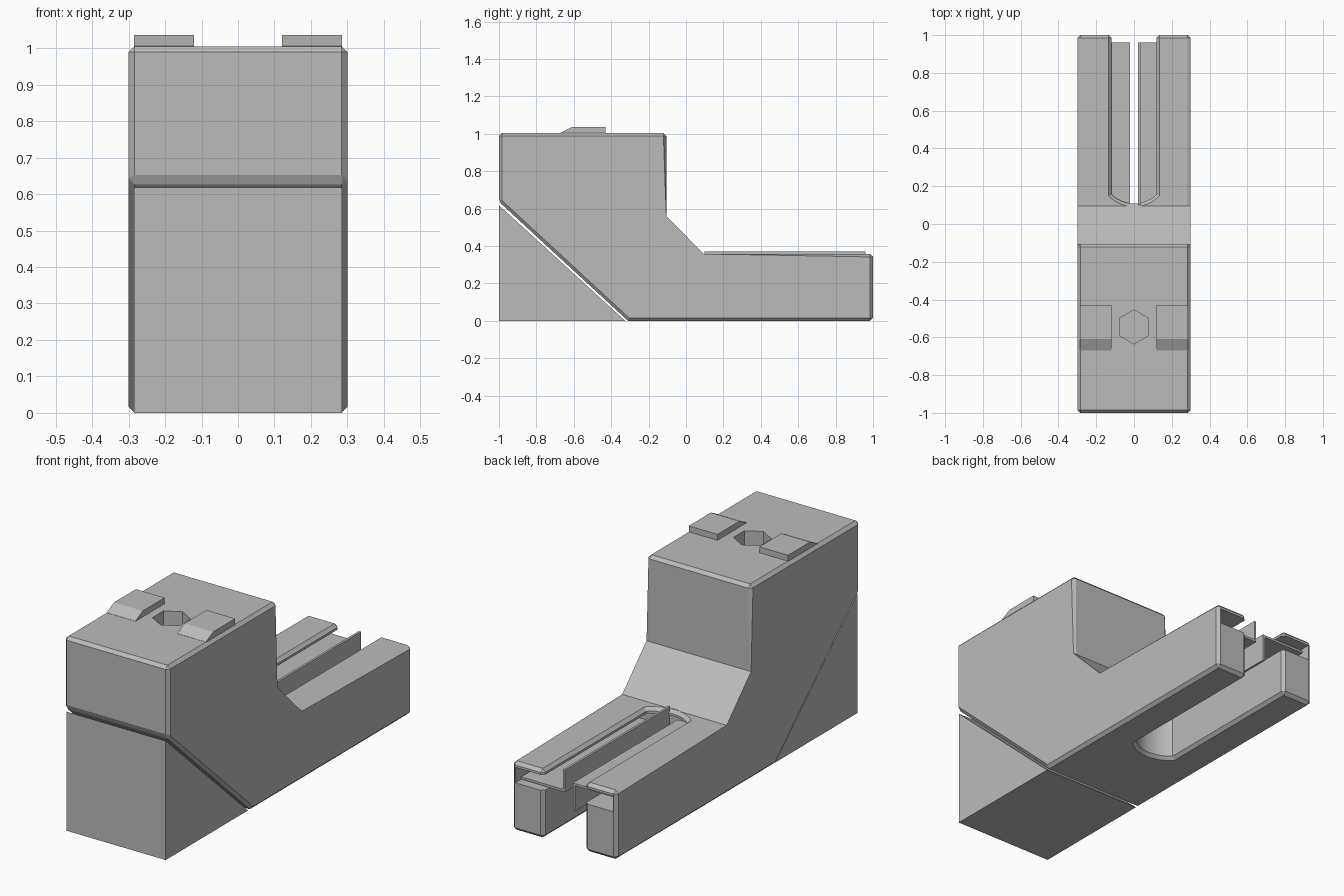
import bpy, bmesh, math

cube = bpy.data.objects.get("Cube")
if cube:
    bpy.data.objects.remove(cube)

grey = bpy.data.materials.new("plain grey")
grey.use_nodes = True
grey.diffuse_color = (0.5, 0.5, 0.5, 1)
grey.node_tree.nodes["Principled BSDF"].inputs["Base Color"].default_value = grey.diffuse_color

BEVEL = 0.016


def finish(name, bm):
    bmesh.ops.recalc_face_normals(bm, faces=bm.faces)
    mesh = bpy.data.meshes.new(name)
    bm.to_mesh(mesh)
    bm.free()
    mesh.materials.append(grey)
    ob = bpy.data.objects.new(name, mesh)
    bpy.context.collection.objects.link(ob)
    return ob


def loft(rings):
    """Closed solid through rings with equal point counts."""
    bm = bmesh.new()
    loops = [[bm.verts.new(p) for p in ring] for ring in rings]
    n = len(loops[0])
    for a, b in zip(loops, loops[1:]):
        for i in range(n):
            j = (i + 1) % n
            bm.faces.new((a[i], a[j], b[j], b[i]))
    bm.faces.new(loops[0])
    bm.faces.new(loops[-1])
    return bm


def side_prism(profile, x0, x1):
    """Extrude a (y, z) profile across x."""
    return loft([[(x, y, z) for y, z in profile] for x in (x0, x1)])


def box(name, x0, x1, y0, y1, z0, z1):
    return finish(name, side_prism([(y0, z0), (y1, z0), (y1, z1), (y0, z1)], x0, x1))


def cut(target, cutter):
    cutter.hide_render = True
    mod = target.modifiers.new("cut", 'BOOLEAN')
    mod.operation = 'DIFFERENCE'
    mod.solver = 'EXACT'
    mod.object = cutter
    bpy.context.view_layer.objects.active = target
    bpy.ops.object.modifier_apply(modifier=mod.name)
    bpy.data.objects.remove(cutter)


# Body: stepped side profile, chamfered except around the sloping step
slope = [(-0.105, 0.56), (0.095, 0.358)]
toe = (-0.31, 0)
outline = [toe, (1, 0), (1, 0.358), slope[1], slope[0], (-0.105, 1.005), (-1, 1.005), (-1, 0.637)]
bm = side_prism(outline, -0.3, 0.3)


def near(v, pts):
    return any(math.dist((v.co.y, v.co.z), p) < 0.001 for p in pts)


edges = []
for e in bm.edges:
    a, b = e.verts
    across = abs(a.co.x - b.co.x) > 0.1
    on_slope = near(a, slope) and near(b, slope)
    if not (on_slope or (across and near(a, [toe]))):
        edges.append(e)
bmesh.ops.recalc_face_normals(bm, faces=bm.faces)
bmesh.ops.bevel(bm, geom=edges, offset=BEVEL, segments=1, profile=0.5, affect='EDGES')
body = finish("clamp_body", bm)


# Slot along the foot: rounded inner end, flared rims
def slot_ring(z, grow):
    w, r, cy = 0.118 + grow, 0.17 + grow, 0.278
    half = math.asin(w / r)
    arc = [(r * math.sin(t), cy - r * math.cos(t), z)
           for t in (half * (i / 8 - 1) for i in range(17))]
    mouth = [(w, 1 - BEVEL), (w + BEVEL, 1), (w + BEVEL, 1.1)]
    right = [(x, y, z) for x, y in mouth]
    left = [(-x, y, z) for x, y in reversed(mouth)]
    return arc + right + left


cut(body, finish("slot_cutter", loft([
    slot_ring(-0.05, BEVEL), slot_ring(0, BEVEL), slot_ring(BEVEL, 0),
    slot_ring(0.358 - BEVEL, 0), slot_ring(0.358, BEVEL), slot_ring(0.45, BEVEL)])))

# Undercut channel inside both foot rails
cut(body, box("channel_cutter", -0.28, 0.28, 0.07, 1.1, 0.25, 0.33))

# Hexagonal bolt recess in the top
hexagon = [(0.09 * math.sin(i * math.pi / 3), -0.545 + 0.09 * math.cos(i * math.pi / 3))
           for i in range(6)]
cut(body, finish("hex_cutter", loft([[(x, y, z) for x, y in hexagon] for z in (0.7, 1.1)])))

# Front wedge below the diagonal
wedge = finish("front_wedge", side_prism([(-1, 0), (-1, 0.618), (-0.325, 0)], -0.285, 0.285))

# Ramped locating pads on top
for side, name in ((1, "left_pad"), (-1, "right_pad")):
    pad = [(-0.67, 1.0), (-0.67, 1.006), (-0.61, 1.036), (-0.43, 1.036), (-0.43, 1.0)]
    finish(name, side_prism(pad, side * 0.12, side * 0.285))

# Angled strips sliding in the rails: one lip up, one lip down
for side, name, lo, hi, shelf in ((1, "left_strip", 0.255, 0.37, 0.255),
                                  (-1, "right_strip", 0.17, 0.315, 0.303)):
    bm = loft([[(side * x, y, z) for x, z in (
        (0.022, lo), (0.022, hi), (0.034, hi), (0.034, shelf + 0.012 if side > 0 else hi),
        (0.275, shelf + 0.012), (0.275, shelf), (0.034, shelf), (0.034, lo))]
        for y in (0.1, 0.96)])
    bmesh.ops.remove_doubles(bm, verts=bm.verts, dist=0.0001)
    finish(name, bm)
